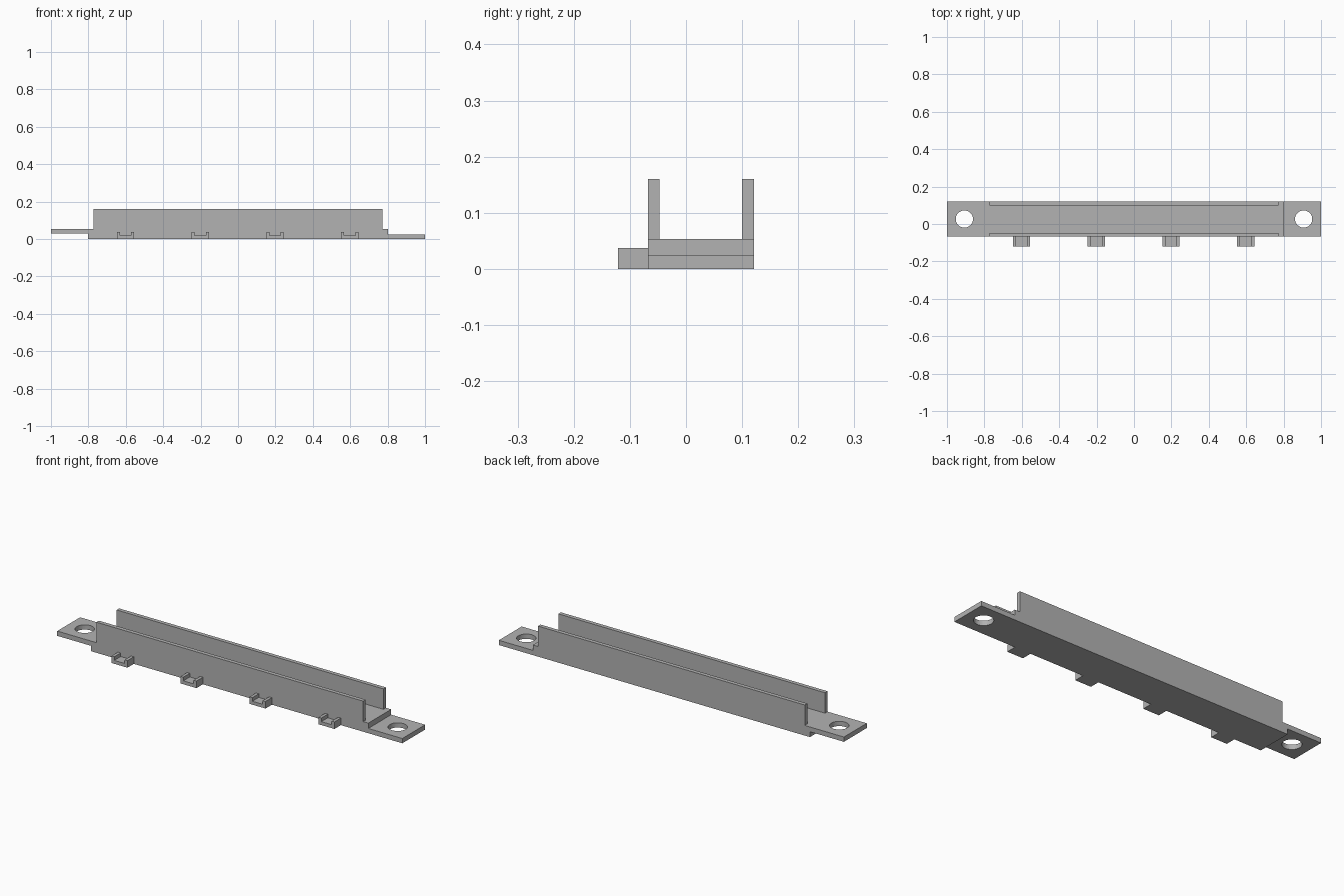
import bpy
import bmesh

cube = bpy.data.objects.get("Cube")
if cube:
    bpy.data.objects.remove(cube, do_unlink=True)

# Single grey plastic
grey = bpy.data.materials.new("plain grey")
grey.use_nodes = True
colour = (0.45, 0.45, 0.45, 1)
grey.diffuse_color = colour
grey.node_tree.nodes["Principled BSDF"].inputs["Base Color"].default_value = colour

FRONT, BACK = -0.068, 0.121
MID_Y = (FRONT + BACK) / 2
BASE_X, BASE_TOP = 0.803, 0.053
WALL_X, WALL_TOP, WALL_T = 0.773, 0.16, 0.021


def extrude_profile(name, points, y0, y1):
    """Closed x-z outline carried from y0 to y1."""
    bm = bmesh.new()
    face = bm.faces.new([bm.verts.new((x, y0, z)) for x, z in points])
    new = bmesh.ops.extrude_face_region(bm, geom=[face])["geom"]
    moved = [v for v in new if isinstance(v, bmesh.types.BMVert)]
    bmesh.ops.translate(bm, verts=moved, vec=(0, y1 - y0, 0))
    bmesh.ops.recalc_face_normals(bm, faces=bm.faces)
    mesh = bpy.data.meshes.new(name)
    bm.to_mesh(mesh)
    bm.free()
    mesh.materials.append(grey)
    obj = bpy.data.objects.new(name, mesh)
    bpy.context.collection.objects.link(obj)
    return obj


# Base bar with an upper tab at one end and a lower tab at the other
base = extrude_profile("base_with_end_tabs", [
    (-BASE_X, 0), (1, 0), (1, 0.025), (BASE_X, 0.025),
    (BASE_X, BASE_TOP), (-1, BASE_TOP), (-1, 0.028), (-BASE_X, 0.028),
], FRONT, BACK)

# Screw holes through the tabs
for side, label in ((-1, "right"), (1, "left")):
    bpy.ops.mesh.primitive_cylinder_add(
        vertices=48, radius=0.046, depth=0.3, location=(side * 0.907, MID_Y, 0.03))
    cutter = bpy.context.object
    cutter.name = label + "_hole_cutter"
    cutter.data.materials.append(grey)
    cutter.hide_render = True
    cutter.hide_viewport = True
    cut = base.modifiers.new(label + "_hole", "BOOLEAN")
    cut.operation = "DIFFERENCE"
    cut.solver = "EXACT"
    cut.object = cutter

# Apply the cuts and discard the cutters
bpy.context.view_layer.update()
graph = bpy.context.evaluated_depsgraph_get()
base.data = bpy.data.meshes.new_from_object(base.evaluated_get(graph))
for mod in list(base.modifiers):
    bpy.data.objects.remove(mod.object, do_unlink=True)
base.modifiers.clear()

# Long channel walls
wall = [(-WALL_X, BASE_TOP), (WALL_X, BASE_TOP), (WALL_X, WALL_TOP), (-WALL_X, WALL_TOP)]
extrude_profile("front_wall", wall, FRONT, FRONT + WALL_T)
extrude_profile("back_wall", wall, BACK - WALL_T, BACK)

# Small U-shaped clips along the front
OUT, IN, TOP, FLOOR = 0.046, 0.03, 0.037, 0.018
for i in range(4):
    cx = -0.602 + 0.4 * i
    outline = [(-OUT, 0), (OUT, 0), (OUT, TOP), (IN, TOP),
               (IN, FLOOR), (-IN, FLOOR), (-IN, TOP), (-OUT, TOP)]
    extrude_profile(f"clip_{i + 1}", [(cx + x, z) for x, z in outline], -0.121, FRONT)
